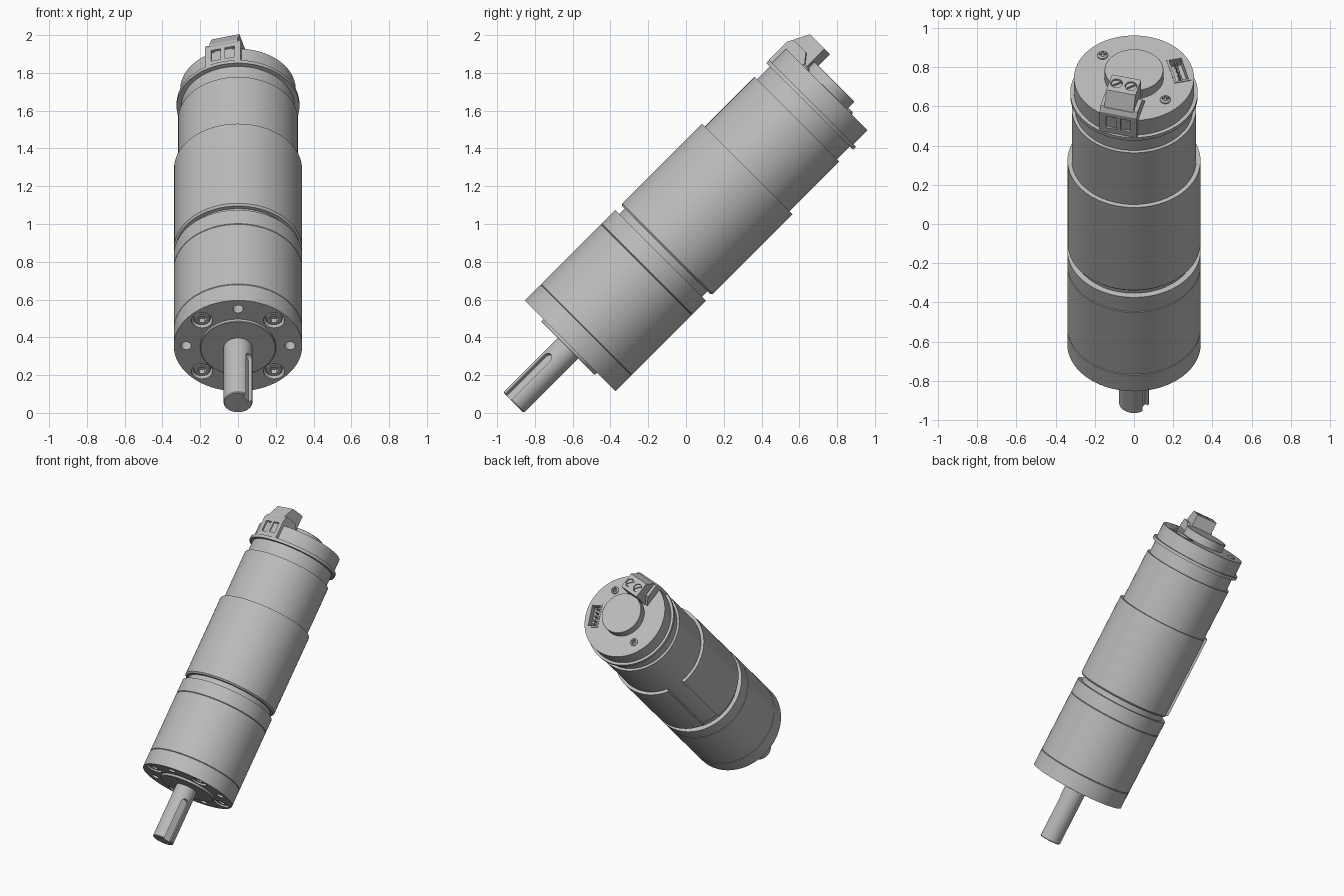
import bpy, bmesh
from math import radians, cos, sin, pi
from mathutils import Matrix, Vector

if "Cube" in bpy.data.objects:
    bpy.data.objects.remove(bpy.data.objects["Cube"])

metal = bpy.data.materials.new("grey metal")
GREY = (0.5, 0.5, 0.5, 1)
metal.diffuse_color = GREY
metal.use_nodes = True
metal.node_tree.nodes["Principled BSDF"].inputs["Base Color"].default_value = GREY

parts = []


def finish(name, bm, place=Matrix()):
    bmesh.ops.remove_doubles(bm, verts=bm.verts, dist=1e-5)
    bmesh.ops.recalc_face_normals(bm, faces=bm.faces)
    bm.transform(place)
    mesh = bpy.data.meshes.new(name)
    bm.to_mesh(mesh)
    bm.free()
    mesh.materials.append(metal)
    ob = bpy.data.objects.new(name, mesh)
    bpy.context.collection.objects.link(ob)
    parts.append(ob)
    return ob


def lathe(name, profile, x=0, y=0, steps=96, turn=0):
    """Solid of revolution about the motor axis; profile is (radius, height)."""
    bm = bmesh.new()
    vs = [bm.verts.new((r, 0, t)) for r, t in profile]
    es = [bm.edges.new(p) for p in zip(vs, vs[1:])]
    bmesh.ops.spin(bm, geom=vs + es, cent=(0, 0, 0), axis=(0, 0, 1),
                   angle=2 * pi, steps=steps)
    return finish(name, bm, Matrix.Translation((x, y, 0)) @ Matrix.Rotation(turn, 4, 'Z'))


def cylinder(name, r, t0, t1, x=0, y=0, steps=32):
    return lathe(name, [(0, t0), (r, t0), (r, t1), (0, t1)], x, y, steps)


def box(name, x0, x1, y0, y1, t0, t1, place=Matrix()):
    bm = bmesh.new()
    bmesh.ops.create_cube(bm, size=1)
    bm.transform(Matrix.Translation(((x0 + x1) / 2, (y0 + y1) / 2, (t0 + t1) / 2))
                 @ Matrix.Diagonal((x1 - x0, y1 - y0, t1 - t0, 1)))
    return finish(name, bm, place)


def side_prism(name, profile, half, place):
    """Profile in (y, height), extruded across x."""
    bm = bmesh.new()
    face = bm.faces.new([bm.verts.new((-half, y, t)) for y, t in profile])
    ext = bmesh.ops.extrude_face_region(bm, geom=[face])["geom"]
    bmesh.ops.translate(bm, vec=(2 * half, 0, 0),
                        verts=[v for v in ext if isinstance(v, bmesh.types.BMVert)])
    return finish(name, bm, place)


def cut(ob, *cutters):
    for c in cutters:
        mod = ob.modifiers.new("cut", 'BOOLEAN')
        mod.operation, mod.solver, mod.object = 'DIFFERENCE', 'EXACT', c
        bpy.context.view_layer.objects.active = ob
        bpy.ops.object.modifier_apply(modifier=mod.name)
        parts.remove(c)
        bpy.data.objects.remove(c)


def seam(r, t):
    return [(r, t - .003), (r - .004, t), (r, t + .003)]


# Gearbox with front plate and rear ring seams
FRONT = -.182
gearbox = lathe("gearbox", [(0, FRONT), (.34, FRONT)] + seam(.34, -.062) + seam(.34, .39)
                + [(.34, .495), (0, .495)])
lathe("front_boss", [(0, -.2), (.197, -.2), (.2, -.197), (.2, FRONT + .01), (0, FRONT + .01)])

# Front plate: threaded holes and socket screws in counterbores
for i in range(4):
    a = i * pi / 2
    cut(gearbox, cylinder("hole", .028, FRONT - .05, FRONT + .08,
                          .275 * cos(a), .275 * sin(a)))
    a += pi / 4
    sx, sy = .27 * cos(a), .27 * sin(a)
    cut(gearbox, cylinder("bore", .056, FRONT - .05, FRONT + .05, sx, sy))
    screw = lathe("front_screw", [(0, FRONT + .06), (.045, FRONT + .06), (.045, FRONT + .013),
                                  (.04, FRONT + .008), (0, FRONT + .008)], sx, sy, 32)
    cut(screw, cylinder("socket", .026, FRONT - .05, FRONT + .035, sx, sy, 6))

# Output shaft with keyway
shaft = lathe("output_shaft", [(0, -.607), (.072, -.607), (.0765, -.602), (.0765, -.15), (0, -.15)],
              steps=48)
tilt = Matrix.Rotation(radians(-35), 4, 'Z')
key = box("key_slot", .05, .12, -.027, .027, -.7, -.315, tilt)
bm = bmesh.new()
bmesh.ops.create_cone(bm, cap_ends=True, segments=24, radius1=.027, radius2=.027, depth=.07)
key_end = finish("key_end", bm, tilt @ Matrix.Translation((.085, 0, -.315))
                 @ Matrix.Rotation(pi / 2, 4, 'Y'))
cut(shaft, key, key_end)

# Motor can: neck behind the gearbox, body, rear neck
lathe("motor_can", [(0, .48), (.31, .48), (.31, .54), (.317, .54), (.317, 1.514),
                    (.3, 1.514), (.3, 1.62), (0, 1.62)])

# Split sleeve wrapped round the can, open along one side
bm = bmesh.new()
ring = [(.31, .535), (.33, .535), (.339, .546), (.339, 1.142), (.31, 1.142)]
f = bm.faces.new([bm.verts.new((r, 0, t)) for r, t in ring])
bmesh.ops.spin(bm, geom=[f], cent=(0, 0, 0), axis=(0, 0, 1), angle=radians(339), steps=96)
finish("split_sleeve", bm, Matrix.Rotation(radians(149), 4, 'Z'))

# Rear flange and end cap
END = 1.737
lathe("rear_flange", [(0, 1.61), (.325, 1.61), (.325, 1.632), (0, 1.632)])
cap = lathe("end_cap", [(0, 1.625), (.306, 1.625), (.306, END), (0, END)])
lathe("rear_boss", [(0, END - .01), (.15, END - .01), (.15, 1.793), (.148, 1.795), (0, 1.795)])

# Signal socket with pins
turn = Matrix.Rotation(radians(14), 4, 'Z')
cut(cap, box("pocket", .2, .27, -.08, .08, END - .07, END + .05, turn))
socket = box("signal_socket", .192, .278, -.088, .088, END - .05, END + .004, turn)
cut(socket, box("opening", .203, .267, -.077, .077, END - .045, END + .05, turn))
for i in range(5):
    y = (i - 2) * .03
    box("signal_pin", .229, .241, y - .006, y + .006, END - .05, END - .006, turn)

# Cross-head screws in the end cap
for s in (1, -1):
    x, y = s * .16, s * -.16
    head = lathe("cap_screw", [(0, END - .02), (.027, END - .02), (.027, END + .006),
                               (.018, END + .014), (0, END + .014)], x, y, 24)
    cut(head, box("slot", x - .018, x + .018, y - .004, y + .004, END + .004, END + .05),
        box("slot", x - .004, x + .004, y - .018, y + .018, END + .004, END + .05))

# Power terminal block
turn = Matrix.Rotation(radians(-15), 4, 'Z')
base = side_prism("terminal_base", [(-.312, 1.632), (-.312, 1.77), (-.295, 1.8),
                                    (-.2, 1.8), (-.15, 1.74), (-.15, 1.632)], .098, turn)
top = side_prism("terminal_top", [(-.3, 1.74), (-.3, 1.802), (-.258, 1.882),
                                  (-.145, 1.882), (-.145, 1.74)], .077, turn)
for s in (-1, 1):
    x = s * .038
    cut(base, box("wire_hole", x - .026, x + .026, -.4, -.24, 1.665, 1.745, turn))
    p = turn @ Vector((x, -.2, 0))
    cut(top, cylinder("screw_well", .031, 1.865, 1.95, p.x, p.y, 24))
    clamp = cylinder("terminal_screw", .028, 1.85, 1.876, p.x, p.y, 24)
    cut(clamp, box("slot", -.04, .04, -.005, .005, 1.868, 1.9,
                   Matrix.Translation((p.x, p.y, 0)) @ Matrix.Rotation(radians(30), 4, 'Z')))

# Tilt the whole motor and shade it
pose = Matrix.Rotation(radians(-45), 4, 'X') @ Matrix.Translation((0, -.684, 0))
bpy.ops.object.select_all(action='DESELECT')
for ob in parts:
    ob.data.transform(pose)
    ob.select_set(True)
bpy.context.view_layer.objects.active = parts[0]
bpy.ops.object.shade_smooth_by_angle(angle=radians(25))
